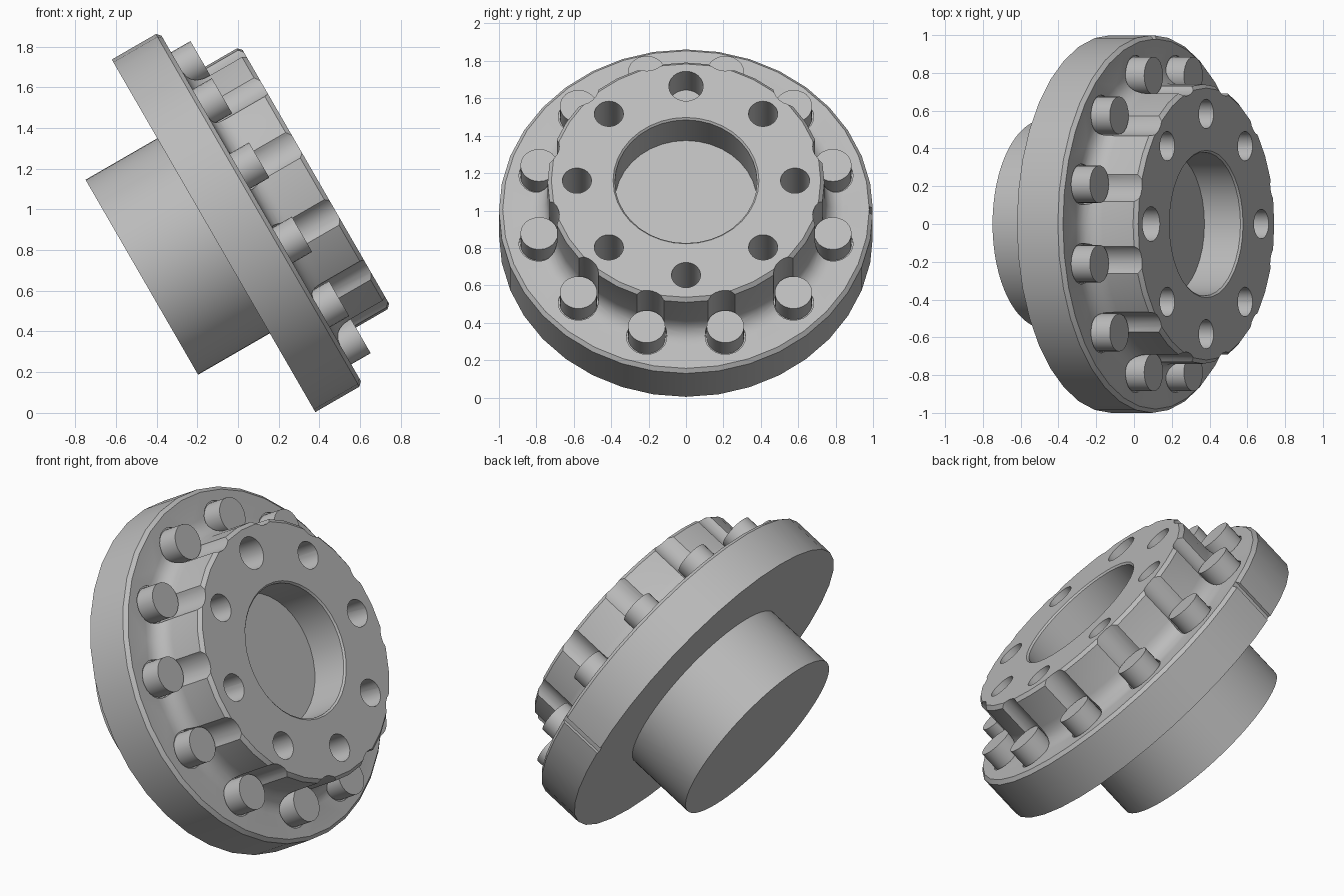
import bpy, bmesh, math
from mathutils import Matrix, Vector

if "Cube" in bpy.data.objects:
    bpy.data.objects.remove(bpy.data.objects["Cube"], do_unlink=True)

steel = bpy.data.materials.new("steel_grey")
steel.use_nodes = True
grey = (0.5, 0.5, 0.5, 1)
steel.diffuse_color = grey
steel.node_tree.nodes["Principled BSDF"].inputs["Base Color"].default_value = grey

# The turned axis leans 60 degrees from vertical towards +x
POSE = Matrix.Translation((-0.12, 0, 0.87)) @ Matrix.Rotation(math.radians(60), 4, 'Y')
PIN_RING, BOLT_RING, RIM = 0.813, 0.583, 1.0
FACE, TOP = 0.27, 0.58


def add_object(name, bm):
    bmesh.ops.recalc_face_normals(bm, faces=bm.faces)
    mesh = bpy.data.meshes.new(name)
    bm.to_mesh(mesh)
    bm.free()
    mesh.materials.append(steel)
    obj = bpy.data.objects.new(name, mesh)
    bpy.context.collection.objects.link(obj)
    obj.matrix_world = POSE
    return obj


def lathe(name, profile, steps):
    """Turn a profile of (radius, height) points that starts and ends on the axis."""
    bm = bmesh.new()
    verts = [bm.verts.new((r, 0, z)) for r, z in profile]
    edges = [bm.edges.new(pair) for pair in zip(verts, verts[1:])]
    bmesh.ops.spin(bm, geom=verts + edges, axis=(0, 0, 1), cent=(0, 0, 0),
                   angle=math.tau, steps=steps)
    bmesh.ops.remove_doubles(bm, verts=bm.verts, dist=0.0005)
    return add_object(name, bm)


def cylinder(bm, ring, angle, radius, low, high):
    place = Matrix.Translation((ring * math.cos(angle), ring * math.sin(angle), (low + high) / 2))
    bmesh.ops.create_cone(bm, cap_ends=True, segments=24, radius1=radius, radius2=radius,
                          depth=high - low, matrix=place)


def smooth(obj):
    bpy.ops.object.select_all(action='DESELECT')
    obj.select_set(True)
    bpy.context.view_layer.objects.active = obj
    bpy.ops.object.shade_smooth_by_angle(angle=math.radians(30))


# Flange, filleted raised disc and central bore in one turned profile
fillet = 0.1
root = [(0.74 + fillet * (1 - math.sin(a)), FACE + fillet * (1 - math.cos(a)))
        for a in (math.pi / 2 * i / 5 for i in range(6))]
profile = [(0, 0), (RIM, 0), (RIM, FACE - 0.02), (RIM - 0.02, FACE)] + root + [
    (0.74, TOP - 0.02), (0.72, TOP), (0.39, TOP), (0.38, TOP - 0.01),
    (0.38, TOP - 0.23), (0, TOP - 0.23)]
body = lathe("flange_and_disc", profile, 36)

# Cutters: pin grooves, bolt holes, one wider dowel hole, rim notch
bm = bmesh.new()
pin_angles = [math.radians(15 + 30 * i) for i in range(12)]
for a in pin_angles:
    cylinder(bm, PIN_RING, a, 0.108, FACE - 0.008, TOP + 0.1)
for i in range(8):
    dowel = i == 4
    cylinder(bm, BOLT_RING, math.tau * i / 8, 0.092 if dowel else 0.078,
             TOP - (0.2 if dowel else 0.32), TOP + 0.1)
bmesh.ops.create_cube(bm, size=1, matrix=Matrix.Translation((0, RIM, 0.15))
                      @ Matrix.Diagonal((0.04, 0.04, 0.5, 1)))
cutter = add_object("cutter", bm)
cutter.hide_render = True

cut = body.modifiers.new("cuts", 'BOOLEAN')
cut.operation, cut.solver, cut.object = 'DIFFERENCE', 'EXACT', cutter
bpy.context.view_layer.update()
body.data = bpy.data.meshes.new_from_object(
    body.evaluated_get(bpy.context.evaluated_depsgraph_get()))
body.modifiers.clear()
bpy.data.objects.remove(cutter, do_unlink=True)
smooth(body)

# Rear hub
smooth(lathe("rear_hub", [(0, -0.407), (0.553, -0.407), (0.553, 0.01), (0, 0.01)], 64))

# Ring of pins standing on the flange
bm = bmesh.new()
for a in pin_angles:
    cylinder(bm, PIN_RING, a, 0.1, FACE - 0.05, FACE + 0.11)
smooth(add_object("flange_pins", bm))
